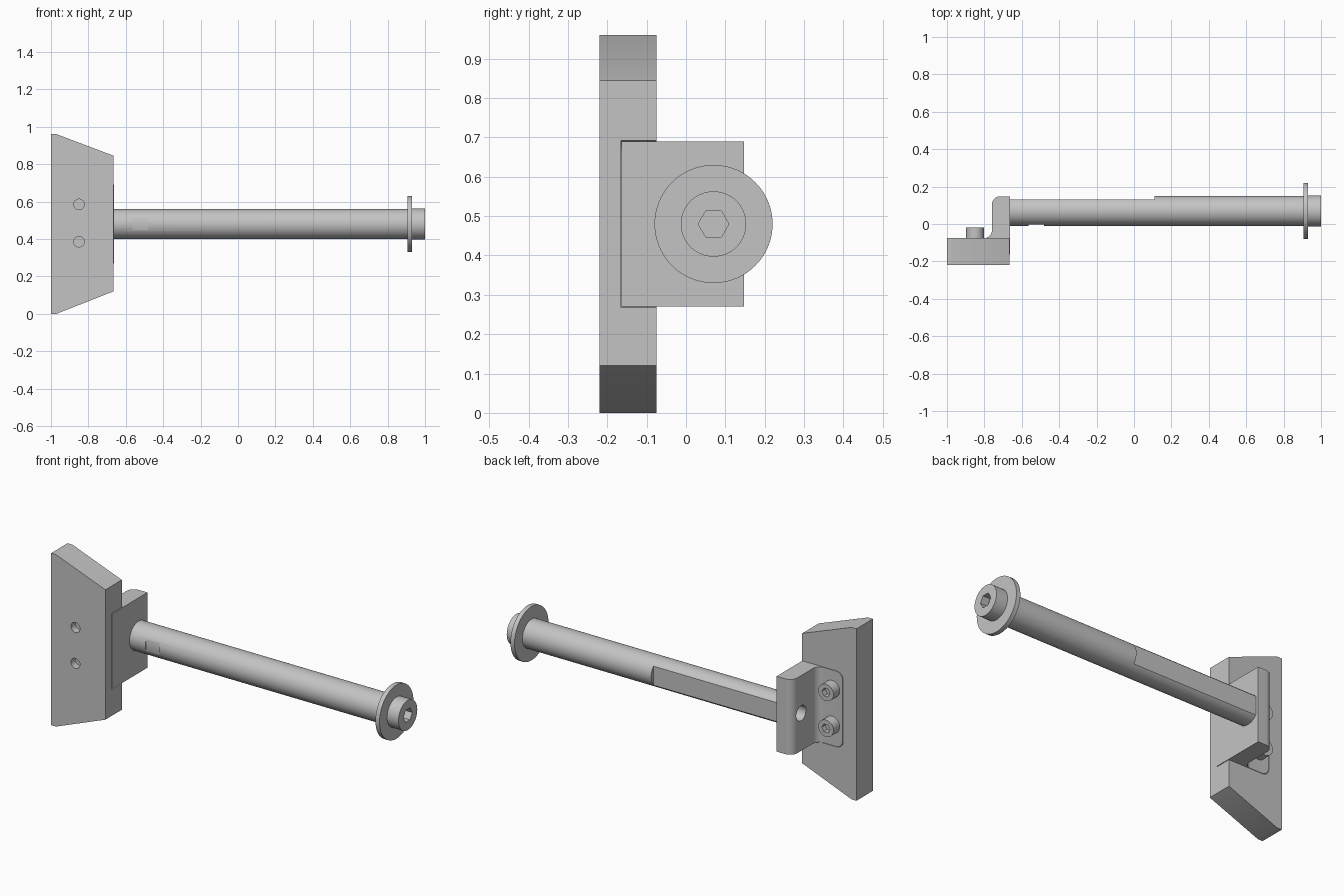
import bpy, bmesh
from math import pi, cos, sin, radians
from mathutils import Vector

if "Cube" in bpy.data.objects:
    bpy.data.objects.remove(bpy.data.objects["Cube"])

steel = bpy.data.materials.new("light_grey_steel")
steel.use_nodes = True
grey = (0.55, 0.55, 0.55, 1)
steel.diffuse_color = grey
steel.node_tree.nodes["Principled BSDF"].inputs["Base Color"].default_value = grey

AXIS_Y, AXIS_Z = 0.07, 0.48      # centre line of the rod
JOINT_X = -0.665                 # face where the rod meets the bracket
PLACE = {
    "x": lambda u, v, d: (d, u, v),
    "y": lambda u, v, d: (u, d, v),
    "z": lambda u, v, d: (u, v, d),
}


def arc(cu, cv, r, start, end, n=10):
    steps = [radians(start + (end - start) * i / n) for i in range(n + 1)]
    return [(cu + r * cos(a), cv + r * sin(a)) for a in steps]


def circle(cu, cv, r, n=64):
    return arc(cu, cv, r, 0, 360, n)[:-1]


def prism(name, profile, axis, lo, hi):
    """Extrude a closed profile along an axis."""
    bm = bmesh.new()
    base = bm.faces.new([bm.verts.new(PLACE[axis](u, v, lo)) for u, v in profile])
    top = bmesh.ops.extrude_face_region(bm, geom=[base])["geom"]
    shift = Vector(PLACE[axis](0, 0, hi - lo))
    bmesh.ops.translate(bm, vec=shift, verts=[g for g in top if isinstance(g, bmesh.types.BMVert)])
    bmesh.ops.recalc_face_normals(bm, faces=bm.faces)
    mesh = bpy.data.meshes.new(name)
    bm.to_mesh(mesh)
    bm.free()
    mesh.materials.append(steel)
    obj = bpy.data.objects.new(name, mesh)
    bpy.context.collection.objects.link(obj)
    return obj


def activate(obj):
    bpy.ops.object.select_all(action="DESELECT")
    obj.select_set(True)
    bpy.context.view_layer.objects.active = obj


def boolean(obj, *others, operation="DIFFERENCE"):
    for other in others:
        activate(obj)
        mod = obj.modifiers.new("cut", "BOOLEAN")
        mod.operation = operation
        mod.solver = "EXACT"
        mod.object = other
        bpy.ops.object.modifier_apply(modifier=mod.name)
        bpy.data.objects.remove(other)


def box(u0, u1, v0, v1):
    return [(u0, v0), (u1, v0), (u1, v1), (u0, v1)]


def foot_outline(left, right, low, high, r=0.04):
    """Rectangle with its two left corners rounded."""
    return ([(right, low), (right, high)]
            + arc(left + r, high - r, r, 90, 180)
            + arc(left + r, low + r, r, 180, 270))


# Clamping plate with tapered ends
plate = prism("clamp_plate", [(-1, 0), (-0.97, 0), (JOINT_X, 0.12),
                              (JOINT_X, 0.845), (-0.97, 0.96), (-1, 0.96)],
              "y", -0.22, -0.075)
boolean(plate, prism("pocket", foot_outline(-0.918, -0.6, 0.268, 0.692), "y", -0.165, 0))

# Angled bracket, foot sunk into the plate
profile = ([(-0.915, -0.164), (JOINT_X + 0.002, -0.164), (JOINT_X + 0.002, 0.148)]
           + arc(-0.715, 0.103, 0.045, 90, 180)
           + arc(-0.80, -0.035, 0.04, 0, -90)
           + [(-0.915, -0.075)])
bracket = prism("bracket", profile, "z", 0.27, 0.69)
boolean(bracket, prism("trim", foot_outline(-0.915, -0.6, 0.27, 0.69), "y", -0.3, 0.3),
        operation="INTERSECT")
boolean(bracket, prism("rod_hole", circle(AXIS_Y, AXIS_Z, 0.042), "x", -0.8, -0.70))

# Fixing screws and their holes in the plate
screws = []
for side, z in (("lower", 0.385), ("upper", 0.585)):
    boolean(plate, prism("hole", circle(-0.85, z, 0.028, 32), "y", -0.3, -0.18))
    screw = prism(side + "_fixing_screw", circle(-0.85, z, 0.047, 48), "y", -0.08, -0.02)
    boolean(screw, prism("socket", circle(-0.85, z, 0.025, 6), "y", -0.05, 0.1))
    screws.append(screw)

# Long rod with a back flat and a small front flat
rod = prism("rod", circle(AXIS_Y, AXIS_Z, 0.08, 96), "x", JOINT_X, 0.91)
boolean(rod,
        prism("back_flat", box(0.13, 0.3, 0.3, 0.7), "x", -0.8, 0.11),
        prism("front_flat", box(-0.2, -0.003, 0.3, 0.7), "x", -0.565, -0.48))

# Washer and socket head at the free end
washer = prism("washer", circle(AXIS_Y, AXIS_Z, 0.15, 96), "x", 0.905, 0.93)
head = prism("bolt_head", circle(AXIS_Y, AXIS_Z, 0.083), "x", 0.93, 1.0)
boolean(head, prism("socket", circle(AXIS_Y, AXIS_Z, 0.039, 6), "x", 0.955, 1.1))

for obj in [plate, bracket, rod, washer, head] + screws:
    activate(obj)
    bpy.ops.object.shade_smooth_by_angle(angle=pi / 6)
